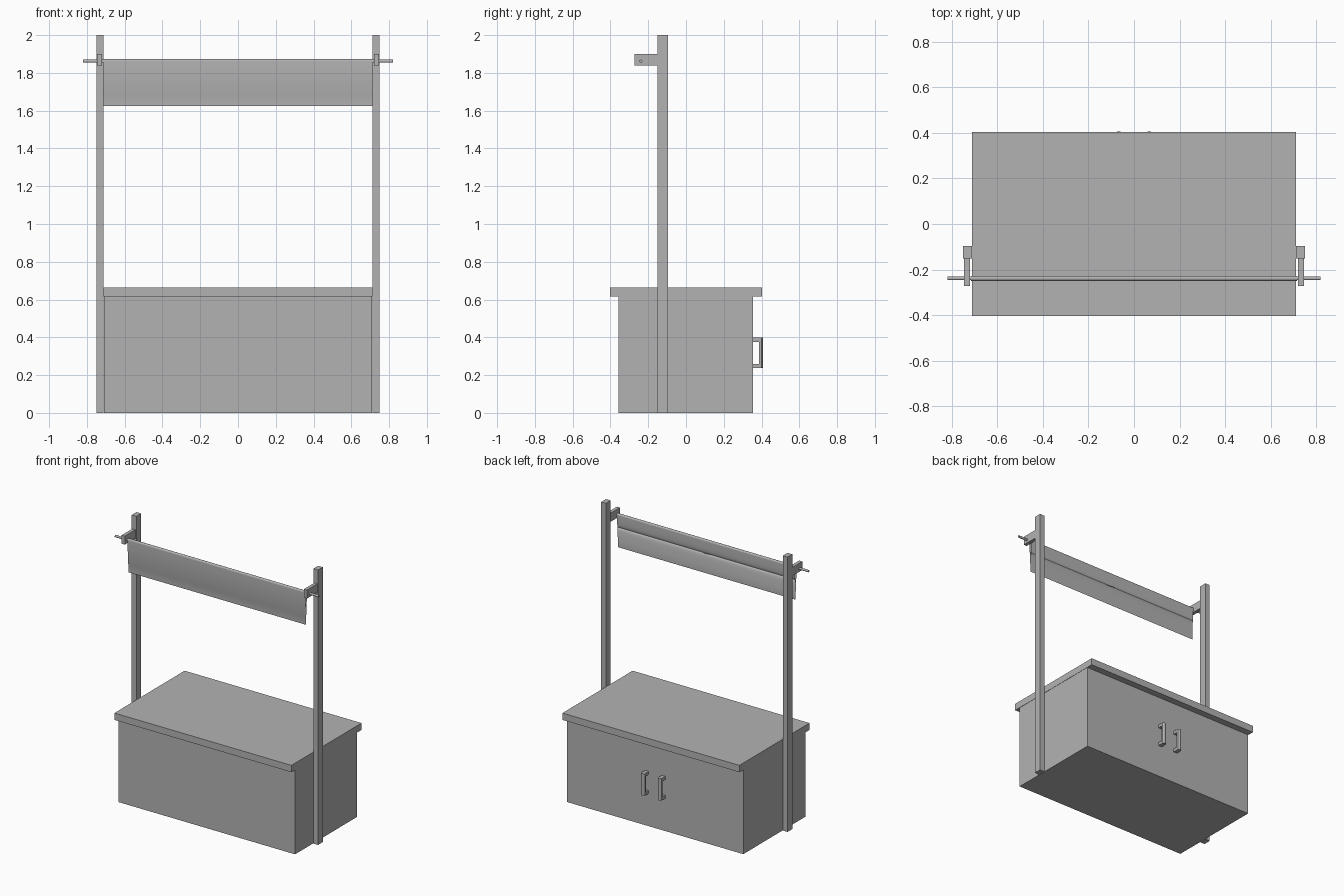
import bpy, bmesh, math

if "Cube" in bpy.data.objects:
    bpy.data.objects.remove(bpy.data.objects["Cube"])

grey = bpy.data.materials.new("plain grey")
grey.use_nodes = True
colour = (0.45, 0.45, 0.45, 1)
grey.diffuse_color = colour
grey.node_tree.nodes["Principled BSDF"].inputs["Base Color"].default_value = colour


def add_object(name, bm):
    mesh = bpy.data.meshes.new(name)
    bm.to_mesh(mesh)
    bm.free()
    mesh.materials.append(grey)
    obj = bpy.data.objects.new(name, mesh)
    bpy.context.collection.objects.link(obj)
    return obj


def box(name, x, y, z):
    """Box from (low, high) ranges."""
    bm = bmesh.new()
    bmesh.ops.create_cube(bm, size=1)
    for v in bm.verts:
        for i, (low, high) in enumerate((x, y, z)):
            v.co[i] = low if v.co[i] < 0 else high
    return add_object(name, bm)


def smooth(obj):
    bpy.ops.object.select_all(action='DESELECT')
    obj.select_set(True)
    bpy.context.view_layer.objects.active = obj
    bpy.ops.object.shade_smooth_by_angle(angle=math.radians(35))


def handle_grip(name, x, half_width, y, bulge, z):
    """Upright bar with a bowed outer face."""
    steps = 8
    outline = [(x + half_width, y[0]), (x - half_width, y[0])]
    for i in range(steps + 1):
        t = 2 * i / steps - 1
        outline.append((x + t * half_width, y[1] + bulge * (1 - t * t)))
    bm = bmesh.new()
    face = bm.faces.new([bm.verts.new((px, py, z[0])) for px, py in outline])
    ext = bmesh.ops.extrude_face_region(bm, geom=[face], use_keep_orig=True)
    for v in ext["geom"]:
        if isinstance(v, bmesh.types.BMVert):
            v.co.z = z[1]
    bmesh.ops.recalc_face_normals(bm, faces=bm.faces)
    smooth(add_object(name, bm))


# Counter
box("cabinet", (-0.71, 0.71), (-0.358, 0.355), (0, 0.615))
box("countertop", (-0.712, 0.712), (-0.403, 0.403), (0.615, 0.665))

# Posts, rod brackets and door handles on both sides
for side, s in (("left", 1), ("right", -1)):
    def span(a, b):
        return sorted((s * a, s * b))
    box(side + "_post", span(0.712, 0.75), (-0.151, -0.096), (0, 2))
    box(side + "_bracket", span(0.721, 0.746), (-0.272, -0.151), (1.838, 1.9))
    hx = s * 0.067
    for end, z in (("lower", (0.238, 0.26)), ("upper", (0.376, 0.398))):
        box(f"{side}_handle_{end}_lug", (hx - 0.015, hx + 0.015), (0.355, 0.386), z)
    handle_grip(side + "_handle_grip", hx, 0.015, (0.386, 0.399), 0.008, (0.238, 0.398))

# Rod carrying the banner
ROD_Y, ROD_Z = -0.239, 1.862
bpy.ops.mesh.primitive_cylinder_add(vertices=20, radius=0.008, depth=1.64,
                                    location=(0, ROD_Y, ROD_Z),
                                    rotation=(0, math.pi / 2, 0))
rod = bpy.context.object
rod.name = "banner_rod"
rod.data.materials.append(grey)
smooth(rod)

# Thin banner looped over the rod, its two layers meeting below
profile = [(ROD_Y, 1.626), (ROD_Y, 1.68)]
for i in range(13):
    a = math.pi * (1 - i / 12)
    profile.append((ROD_Y + 0.011 * math.cos(a), ROD_Z + 0.011 * math.sin(a)))
bm = bmesh.new()
rows = [[bm.verts.new((x, y, z)) for x in (-0.716, 0.716)] for y, z in profile]
rows.append(rows[1])
for a, b in zip(rows, rows[1:]):
    bm.faces.new((a[0], a[1], b[1], b[0]))
smooth(add_object("banner", bm))
